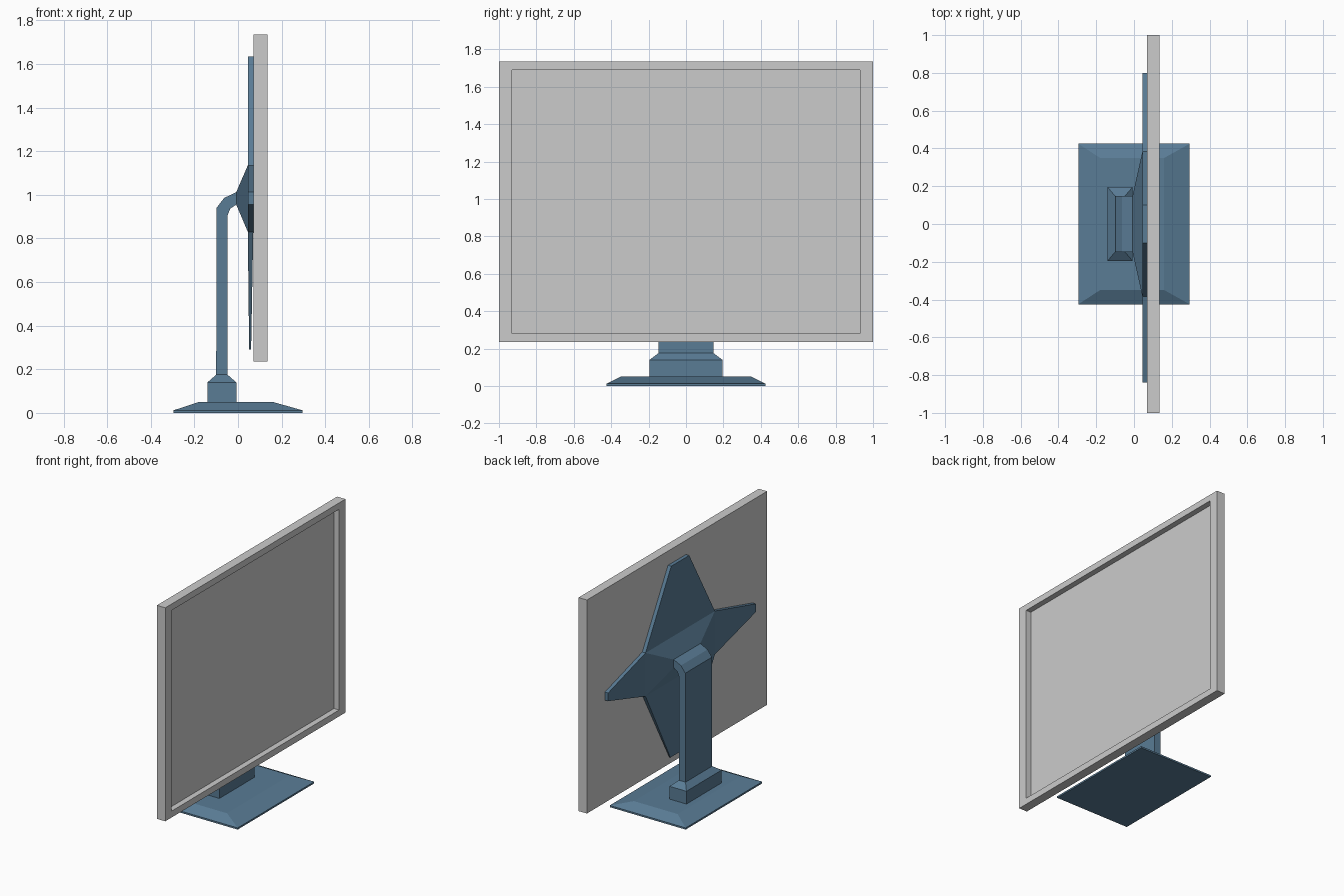
import bpy, bmesh

if "Cube" in bpy.data.objects:
    bpy.data.objects.remove(bpy.data.objects["Cube"])

blue = bpy.data.materials.new("stand_blue")
blue.diffuse_color = (0.10, 0.20, 0.30, 1)
blue.use_nodes = True
blue.node_tree.nodes["Principled BSDF"].inputs["Base Color"].default_value = blue.diffuse_color


def rect_z(x0, x1, y, z):
    return [(x0, -y, z), (x1, -y, z), (x1, y, z), (x0, y, z)]


def rect_x(x, y, z0, z1):
    return [(x, -y, z0), (x, y, z0), (x, y, z1), (x, -y, z1)]


def loft(rings):
    """Skin four-point rings into a capped solid."""
    bm = bmesh.new()
    vs = [[bm.verts.new(p) for p in r] for r in rings]
    for a, b in zip(vs, vs[1:]):
        for i in range(4):
            j = (i + 1) % 4
            bm.faces.new((a[i], a[j], b[j], b[i]))
    bm.faces.new(vs[0][::-1])
    bm.faces.new(vs[-1])
    bmesh.ops.recalc_face_normals(bm, faces=bm.faces)
    return bm


def finish(name, bm, mat=None):
    bmesh.ops.recalc_face_normals(bm, faces=bm.faces)
    me = bpy.data.meshes.new(name)
    bm.to_mesh(me)
    bm.free()
    ob = bpy.data.objects.new(name, me)
    bpy.context.collection.objects.link(ob)
    if mat:
        me.materials.append(mat)
    return ob


# Foot: flat slab with sloped upper edges
finish("base", loft([rect_z(-.295, .295, .425, 0), rect_z(-.295, .295, .425, .012),
                     rect_z(-.18, .16, .35, .05)]), blue)

# Socket block tapering into the column, which bends forward at the top
column = [((-.10, .175), (-.048, .175)), ((-.098, .94), (-.048, .905)),
          ((-.064, .985), (-.036, .936)), ((-.008, 1.012), (-.008, .955))]
rings = [rect_z(-.14, -.008, .195, .045), rect_z(-.14, -.008, .195, .14)]
for (ox, oz), (ix, iz) in column:
    rings.append([(ox, -.148, oz), (ix, -.148, iz), (ix, .148, iz), (ox, .148, oz)])
finish("column", loft(rings), blue)

# Mounting bracket: flared hub with four tapering arms pulled from its rim
bm = loft([rect_x(-.008, .148, .955, 1.012), rect_x(.045, .385, .83, 1.135),
           rect_x(.07, .385, .83, 1.135)])
rim = [f for f in bm.faces if abs(f.normal.x) < .01]
for face in bmesh.ops.extrude_discrete_faces(bm, faces=rim)["faces"]:
    n = face.normal.copy()
    for v in face.verts:
        if abs(n.y) > .5:                      # side arms
            v.co.y = .80 if n.y > 0 else -.84
            v.co.z = 1.012 if v.co.z > 1 else .955
        else:                                  # upper and lower arms
            v.co.y = .10 if v.co.y > 0 else -.10
            v.co.z = 1.635 if n.z > 0 else .29
            if n.z < 0:                        # lower tip is thinner
                v.co.x = .051 if v.co.x < .06 else .06
finish("bracket", bm, blue)

# Display housing with a recessed front, and the screen inside it
finish("housing", loft([rect_x(.07, 1, .235, 1.735), rect_x(.135, 1, .235, 1.735),
                        rect_x(.135, .93, .28, 1.69), rect_x(.09, .93, .28, 1.69)]))
finish("screen", loft([rect_x(.09, .93, .28, 1.69), rect_x(.095, .93, .28, 1.69)]))
